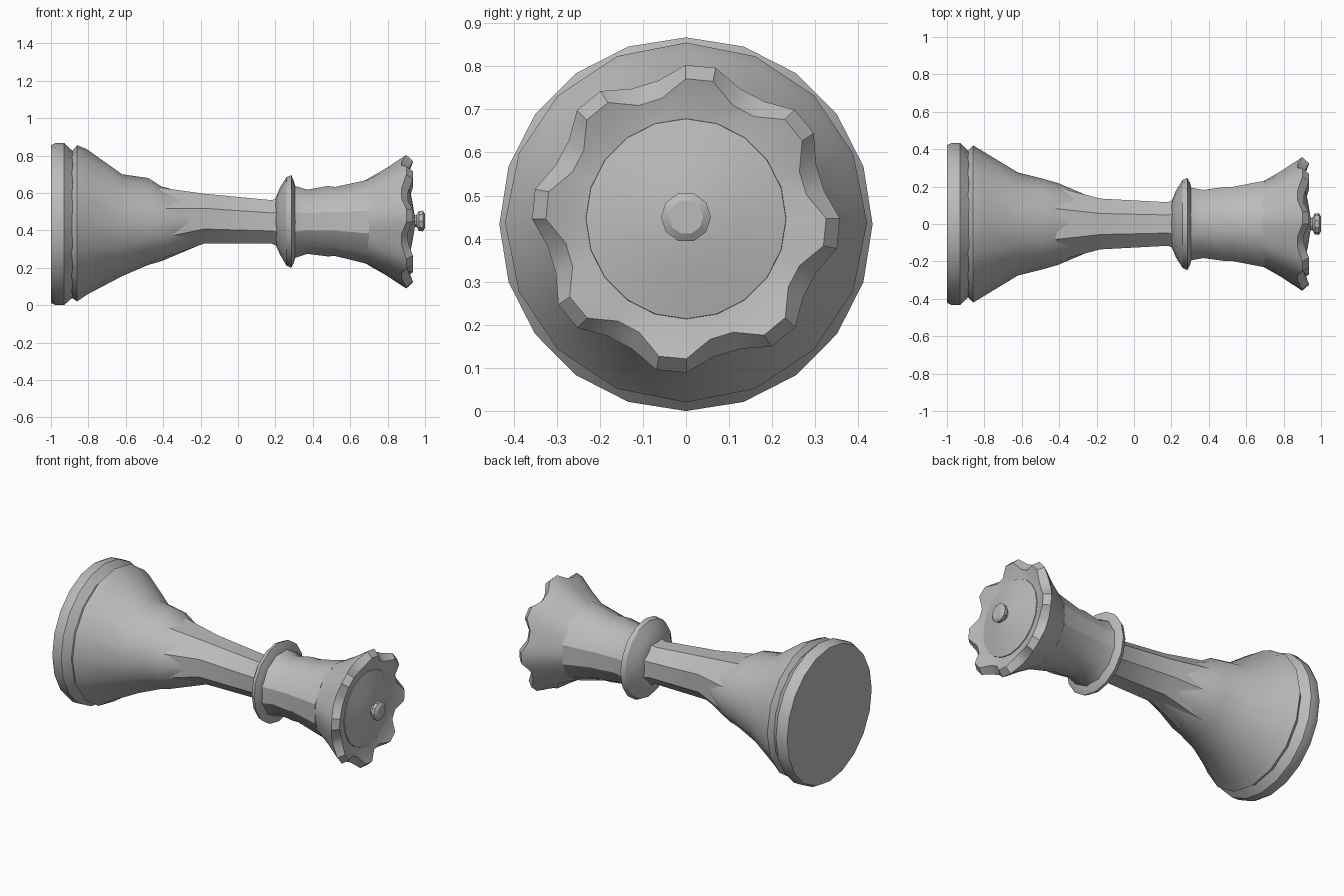
import bpy, bmesh, math

grey = bpy.data.materials.new("stone grey")
grey.diffuse_color = (0.5, 0.5, 0.5, 1)


def skin(name, rings, smooth=30):
    """Skin a list of point rings into a closed solid."""
    bm = bmesh.new()
    loops = [[bm.verts.new(p) for p in ring] for ring in rings]
    n = len(loops[0])
    for a, b in zip(loops, loops[1:]):
        for i in range(n):
            j = (i + 1) % n
            bm.faces.new((a[i], a[j], b[j], b[i]))
    bm.faces.new(loops[0][::-1])
    bm.faces.new(loops[-1])
    bmesh.ops.recalc_face_normals(bm, faces=bm.faces)
    me = bpy.data.meshes.new(name)
    bm.to_mesh(me)
    bm.free()
    me.materials.append(grey)
    ob = bpy.data.objects.new(name, me)
    bpy.context.collection.objects.link(ob)
    bpy.ops.object.select_all(action='DESELECT')
    ob.select_set(True)
    bpy.context.view_layer.objects.active = ob
    bpy.ops.object.shade_smooth_by_angle(angle=math.radians(smooth))
    return ob


def turned(name, stations, sides, turn=0.0, grow=1.0):
    """Stations along x: (x, top z, bottom z, half width in y)."""
    rings = []
    for x, top, bot, w in stations:
        c, h = (top + bot) / 2, (top - bot) / 2 * grow
        ring = []
        for i in range(sides):
            a = math.tau * i / sides + math.radians(turn)
            ring.append((x, w * grow * math.cos(a), c + h * math.sin(a)))
        rings.append(ring)
    return skin(name, rings)


# Round foot lying on its side
turned("foot", [(-1.0, 0.855, 0.012, 0.421), (-0.975, 0.867, 0, 0.433),
                (-0.93, 0.867, 0, 0.433), (-0.885, 0.825, 0.04, 0.39),
                (-0.86, 0.82, 0.045, 0.39)], 20)

# Flared skirt above the foot
turned("skirt", [(-0.89, 0.82, 0.04, 0.39), (-0.86, 0.855, 0.02, 0.42),
                 (-0.81, 0.835, 0.055, 0.39), (-0.62, 0.70, 0.155, 0.275),
                 (-0.48, 0.68, 0.215, 0.24), (-0.41, 0.635, 0.235, 0.22),
                 (-0.22, 0.585, 0.315, 0.14)], 16)

# Faceted shaft
turned("shaft", [(-0.42, 0.635, 0.24, 0.205), (-0.18, 0.60, 0.325, 0.14),
                 (0.18, 0.565, 0.325, 0.12), (0.24, 0.585, 0.30, 0.14)],
       8, 22.5, 1.05)

# Disc collar
turned("collar", [(0.20, 0.57, 0.325, 0.12), (0.225, 0.63, 0.27, 0.18),
                  (0.26, 0.685, 0.21, 0.235), (0.285, 0.695, 0.20, 0.247),
                  (0.30, 0.66, 0.23, 0.22), (0.31, 0.62, 0.27, 0.18)], 16)

# Head rising from the collar
turned("head", [(0.29, 0.645, 0.245, 0.20), (0.37, 0.62, 0.272, 0.185),
                (0.48, 0.64, 0.258, 0.20), (0.52, 0.635, 0.26, 0.20),
                (0.70, 0.675, 0.215, 0.235)], 12, 15, 1.02)

# Scalloped crown: eight lobes separated by cut notches
Z = 0.446
# (lobe x, lobe radius, notch x, notch radius)
crown_rows = [(0.68, 0.222, 0.68, 0.222), (0.79, 0.285, 0.79, 0.275),
              (0.87, 0.338, 0.865, 0.325), (0.90, 0.357, 0.875, 0.327),
              (0.935, 0.325, 0.91, 0.285), (0.90, 0.234, 0.90, 0.234)]
rings = []
for lx, lr, nx, nr in crown_rows:
    ring = []
    for i in range(32):
        a = math.radians(17 - 5.625 + 11.25 * i)
        x, r = (nx, nr) if i % 4 < 2 else (lx, lr)
        ring.append((x, r * math.cos(a), Z + r * math.sin(a)))
    rings.append(ring)
skin("crown", rings)

# Shallow domed cap inside the crown
turned("cap", [(x, Z + r, Z - r, r) for x, r in
               ((0.89, 0.234), (0.905, 0.232), (0.93, 0.12), (0.945, 0.03))], 20)

# Small finial knob
turned("finial", [(x, 0.45 + r, 0.45 - r, r) for x, r in
                  ((0.935, 0.032), (0.955, 0.034), (0.967, 0.056),
                   (0.988, 0.058), (1.0, 0.04))], 10)
